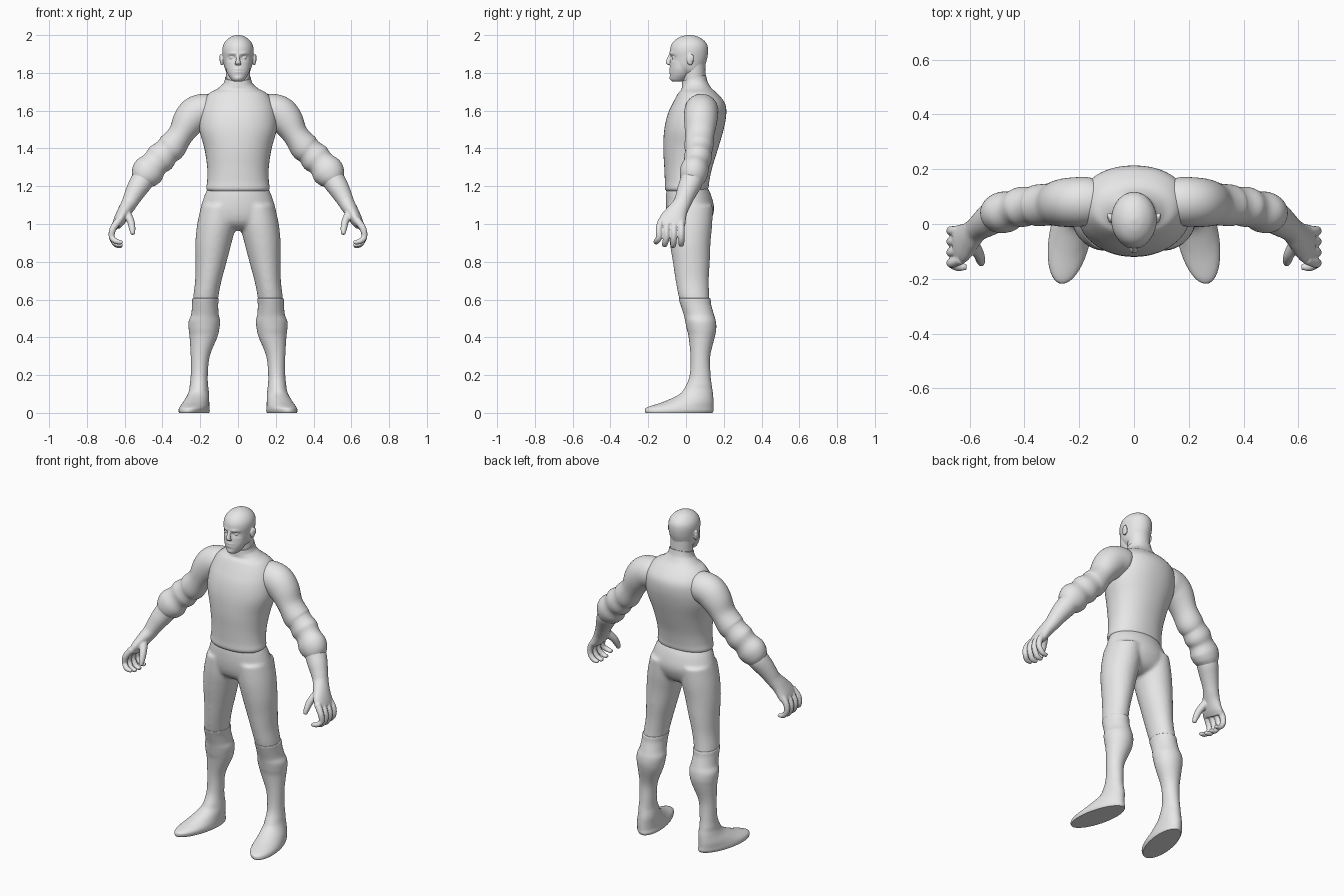
import bpy, bmesh, math
from mathutils import Vector

grey = bpy.data.materials.new("plain_grey")
grey.diffuse_color = (0.8, 0.8, 0.8, 1)


def spline(keys, steps):
    """Smooth the key rings with a Catmull-Rom curve."""
    out = []
    last = len(keys) - 1
    for i in range(last):
        a, b, c, d = (keys[max(0, min(last, i + k))] for k in (-1, 0, 1, 2))
        for s in range(steps):
            t = s / steps
            out.append([0.5 * (2 * q + (r - p) * t + (2 * p - 5 * q + 4 * r - w) * t * t
                               + (3 * q - p - 3 * r + w) * t ** 3)
                        for p, q, r, w in zip(a, b, c, d)])
    out.append(list(keys[last]))
    return out


def loft(bm, keys, flat=True, n=40, e=2.0, steps=5):
    """Skin rings (x, y, z, radius_u, radius_v), level or square to the path."""
    rings = spline(keys, steps)
    rows = []
    for i, (x, y, z, ru, rv) in enumerate(rings):
        u, v = Vector((1, 0, 0)), Vector((0, 1, 0))
        if not flat:
            a, b = rings[max(i - 1, 0)], rings[min(i + 1, len(rings) - 1)]
            t = (Vector(b[:3]) - Vector(a[:3])).normalized()
            v = (v - t * v.dot(t)).normalized()
            u = v.cross(t)
        row = []
        for k in range(n):
            w = 2 * math.pi * k / n
            c, s = math.cos(w), math.sin(w)
            c = math.copysign(abs(c) ** (2 / e), c)
            s = math.copysign(abs(s) ** (2 / e), s)
            row.append(bm.verts.new(Vector((x, y, z)) + u * ru * c + v * rv * s))
        rows.append(row)
    for a, b in zip(rows, rows[1:]):
        for k in range(n):
            m = (k + 1) % n
            bm.faces.new((a[k], a[m], b[m], b[k]))
    bm.faces.new(rows[0][::-1])
    bm.faces.new(rows[-1])


def ball(bm, centre, size):
    new = bmesh.ops.create_uvsphere(bm, u_segments=20, v_segments=14, radius=1)["verts"]
    for v in new:
        v.co = Vector(centre) + Vector([p * q for p, q in zip(v.co, size)])


def finish(bm, name, voxel=0, relax=0, mirror=False):
    bmesh.ops.recalc_face_normals(bm, faces=bm.faces[:])
    me = bpy.data.meshes.new(name)
    bm.to_mesh(me)
    bm.free()
    me.materials.append(grey)
    ob = bpy.data.objects.new(name, me)
    bpy.context.collection.objects.link(ob)
    bpy.ops.object.select_all(action='DESELECT')
    ob.select_set(True)
    bpy.context.view_layer.objects.active = ob
    bpy.ops.object.shade_smooth_by_angle(angle=math.radians(50))
    if voxel:
        m = ob.modifiers.new("blend", 'REMESH')
        m.mode, m.voxel_size, m.use_smooth_shade = 'VOXEL', voxel, True
    if relax:
        m = ob.modifiers.new("relax", 'SMOOTH')
        m.factor, m.iterations = 0.5, relax
    if mirror:
        m = ob.modifiers.new("mirror", 'MIRROR')
        m.use_mirror_merge = False


# Sleeveless top with hem and collar: z, y, half width, half depth
bm = bmesh.new()
top = [(1.175, .0, .158, .104), (1.19, .003, .168, .115), (1.23, .006, .163, .118),
       (1.3, .012, .163, .127), (1.4, .025, .178, .145), (1.5, .042, .205, .157),
       (1.58, .058, .205, .155), (1.64, .068, .19, .138), (1.69, .062, .155, .105),
       (1.715, .055, .11, .08), (1.74, .047, .08, .069), (1.76, .044, .071, .065),
       (1.775, .043, .069, .063)]
loft(bm, [(0, y, z, rx, ry) for z, y, rx, ry in top], n=64, e=2.15)
for v in bm.verts:      # tilt the collar up at the back
    if v.co.z > 1.7:
        v.co.z += (v.co.y - .045) * .25 * (v.co.z - 1.7) / .075
finish(bm, "torso_top")

# Neck
bm = bmesh.new()
loft(bm, [(0, .046, 1.7, .064, .06), (0, .043, 1.77, .064, .06), (0, .04, 1.85, .066, .062)])
finish(bm, "neck")

# Head: cranium and jaw, shaped face, nose and ears
bm = bmesh.new()
skull = [(1.795, .02, .052, .065), (1.815, .017, .066, .08), (1.84, .012, .074, .09),
         (1.88, .015, .08, .098), (1.92, .016, .083, .101), (1.95, .0175, .077, .094),
         (1.975, .0175, .06, .074), (1.993, .0175, .034, .042), (2.001, .0175, .006, .007)]
jaw = [(1.755, -.045, .024, .028), (1.765, -.04, .036, .042), (1.79, -.03, .053, .055),
       (1.82, -.025, .064, .06), (1.86, -.02, .068, .062)]
for part in (skull, jaw):
    loft(bm, [(0, y, z, rx, ry) for z, y, rx, ry in part], n=72, steps=8)


def bump(p, x, z, wx, wz):
    return math.exp(-((p.x - x) / wx) ** 2 - ((p.z - z) / wz) ** 2)


for v in bm.verts:
    p = v.co
    if p.y < -.02:
        dy = .005 * bump(p, 0, 1.812, .026, .004) - .006 * bump(p, 0, 1.812, .022, .013)
        dy -= .004 * bump(p, 0, 1.772, .02, .01)
        for s in (-1, 1):
            dy += .013 * bump(p, s * .033, 1.881, .017, .010)
            dy -= .006 * bump(p, s * .03, 1.903, .024, .008)
        p.y += dy
loft(bm, [(0, -.078, 1.902, .009, .009), (0, -.089, 1.88, .009, .01),
          (0, -.095, 1.86, .013, .012), (0, -.091, 1.848, .016, .013),
          (0, -.084, 1.842, .011, .008)], n=20)
for s in (-1, 1):
    ball(bm, (s * .033, -.062, 1.881), (.013, .013, .01))
    ball(bm, (s * .086, .022, 1.87), (.010, .018, .03))
    ball(bm, (s * .092, .03, 1.878), (.007, .012, .021))
finish(bm, "head", voxel=.0035, relax=2)

# Trousers: pelvis and two legs blended together
bm = bmesh.new()
loft(bm, [(0, .005, 1.2, .155, .105), (0, .014, 1.15, .178, .12), (0, .022, 1.08, .199, .127),
          (0, .02, 1.02, .203, .112), (0, .02, .985, .16, .085), (0, .02, .965, .09, .045)],
     n=56)
for s in (-1, 1):
    loft(bm, [(s * x, y, z, rx, ry) for z, x, y, rx, ry in (
        (1.1, .1, .022, .094, .12), (1.0, .113, .021, .103, .118), (.9, .13, .022, .096, .108),
        (.8, .143, .028, .083, .098), (.7, .157, .033, .07, .088), (.6, .172, .045, .066, .08),
        (.5, .176, .07, .062, .068))])
finish(bm, "trousers", voxel=.009, relax=8)

# Tall boots with a padded shin band and a pointed foot
bm = bmesh.new()
boot = [(.607, .171, .045, .064, .078), (.603, .172, .046, .07, .084), (.57, .174, .053, .069, .081),
        (.52, .175, .068, .073, .08), (.485, .178, .077, .083, .081), (.445, .18, .082, .081, .078),
        (.4, .183, .083, .073, .069), (.3, .2, .076, .05, .052), (.2, .205, .075, .045, .055),
        (.14, .208, .067, .049, .07), (.1, .215, .055, .056, .088), (.06, .226, .015, .067, .13),
        (.03, .231, -.03, .075, .175), (.012, .232, -.036, .077, .182), (0, .232, -.036, .073, .177)]
loft(bm, [(x, y, z, rx, ry) for z, x, y, rx, ry in boot], n=48)
for v in bm.verts:      # turn the toes out
    if v.co.z < .15:
        v.co.x -= .18 * (v.co.y + .035) * (1 - v.co.z / .15)
finish(bm, "boots", mirror=True)

# Padded sleeves
bm = bmesh.new()
loft(bm, [(.13, .085, 1.6, .075, .075), (.165, .083, 1.602, .088, .088),
          (.22, .08, 1.585, .093, .09), (.262, .077, 1.542, .086, .087),
          (.305, .072, 1.472, .068, .077), (.35, .068, 1.41, .077, .076),
          (.378, .066, 1.383, .072, .07), (.41, .062, 1.35, .081, .073),
          (.44, .054, 1.32, .073, .067), (.472, .044, 1.283, .085, .075),
          (.495, .036, 1.25, .077, .07), (.51, .03, 1.226, .058, .058)],
     flat=False, n=48)
finish(bm, "sleeves", mirror=True)

# Forearm, palm, four curled fingers and a thumb
bm = bmesh.new()
loft(bm, [(.485, .038, 1.265, .06, .06), (.51, .028, 1.225, .06, .06),
          (.535, .01, 1.185, .055, .056), (.56, -.008, 1.14, .047, .049),
          (.578, -.023, 1.105, .041, .047), (.602, -.048, 1.065, .037, .056),
          (.627, -.07, 1.02, .032, .071), (.645, -.078, .99, .024, .07)], flat=False)
for y0, y1, z in ((-.13, -.156, .89), (-.095, -.112, .876), (-.06, -.068, .872), (-.025, -.025, .878)):
    ym = (y0 + y1) / 2
    loft(bm, [(.63, y0, 1.02, .02, .018), (.662, ym, .975, .018, .0175), (.668, ym, .93, .0155, .0165),
              (.645, y1, z + .018, .0145, .016), (.612, y1, z + .012, .010, .012)],
         flat=False, n=16)
loft(bm, [(.592, -.07, 1.06, .024, .026), (.568, -.108, 1.015, .02, .022),
          (.56, -.132, .975, .017, .018), (.557, -.145, .945, .011, .012)], flat=False, n=16)
finish(bm, "forearms_and_hands", voxel=.0045, relax=4, mirror=True)
